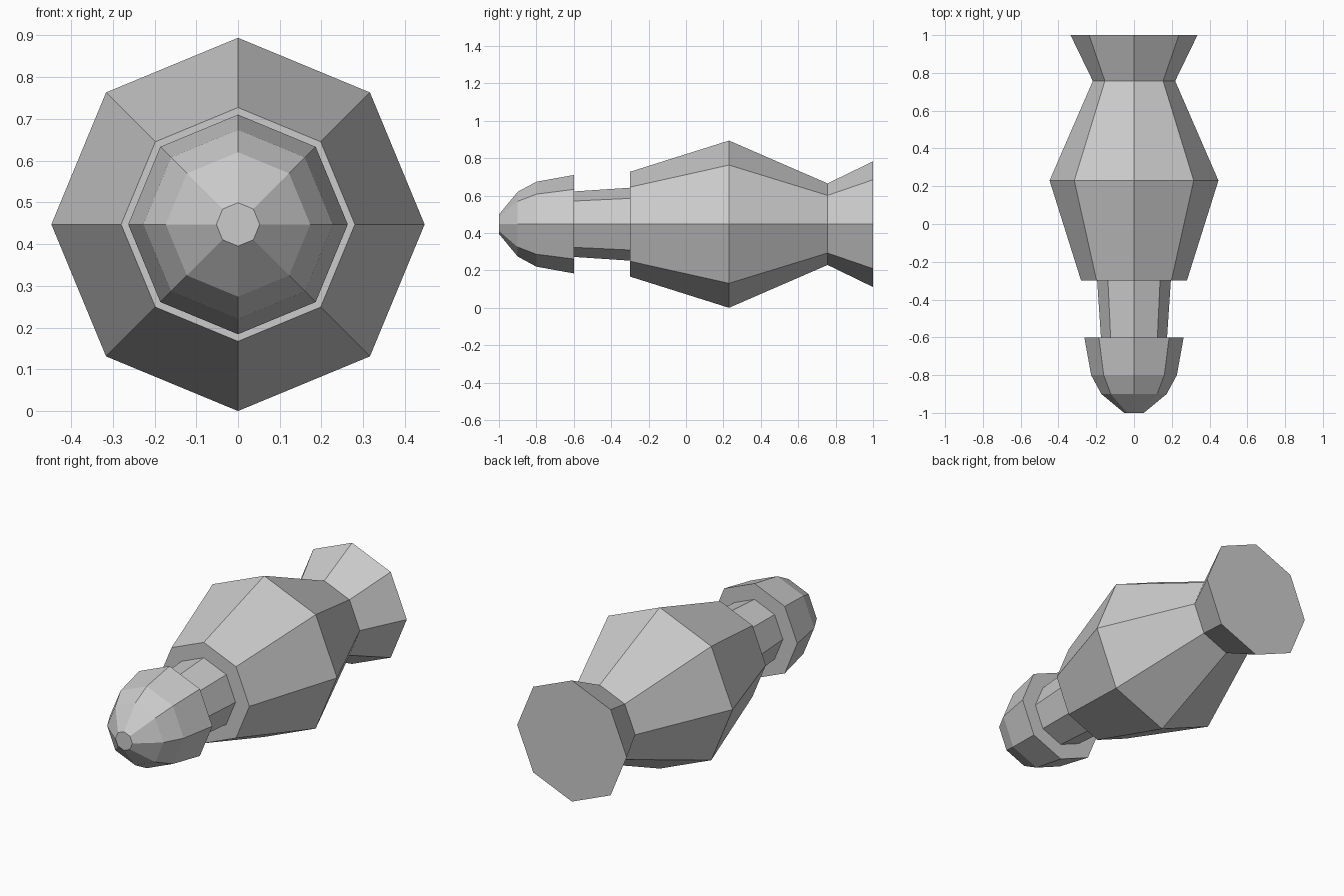
import bpy, bmesh
from math import cos, sin, tau

if "Cube" in bpy.data.objects:
    bpy.data.objects.remove(bpy.data.objects["Cube"])

SIDES = 8
AXIS_Z = 0.447


def lathe(name, profile, cap_ends=True):
    """Eight-sided turned part along y; profile is a list of (y, radius)."""
    bm = bmesh.new()
    rings = []
    for y, r in profile:
        rings.append([bm.verts.new((r * cos(tau * i / SIDES), y, AXIS_Z + r * sin(tau * i / SIDES)))
                      for i in range(SIDES)])
    for a, b in zip(rings, rings[1:]):
        for i in range(SIDES):
            j = (i + 1) % SIDES
            bm.faces.new((a[i], a[j], b[j], b[i]))
    if cap_ends:
        bm.faces.new(rings[0])
        bm.faces.new(rings[-1])
    bmesh.ops.recalc_face_normals(bm, faces=bm.faces)
    mesh = bpy.data.meshes.new(name)
    bm.to_mesh(mesh)
    bm.free()
    obj = bpy.data.objects.new(name, mesh)
    bpy.context.collection.objects.link(obj)
    return obj


# rounded nose with a small flat tip
lathe("nose", [(-1.0, 0.052), (-0.9, 0.173), (-0.8, 0.227), (-0.6, 0.263)])

# narrow neck, its ends covered by nose and body
lathe("neck", [(-0.6, 0.175), (-0.3, 0.195)], cap_ends=False)

# bulging body flowing through a waist into the flared tail
lathe("body_and_tail", [(-0.3, 0.28), (0.23, 0.447), (0.757, 0.218), (1.0, 0.336)])
